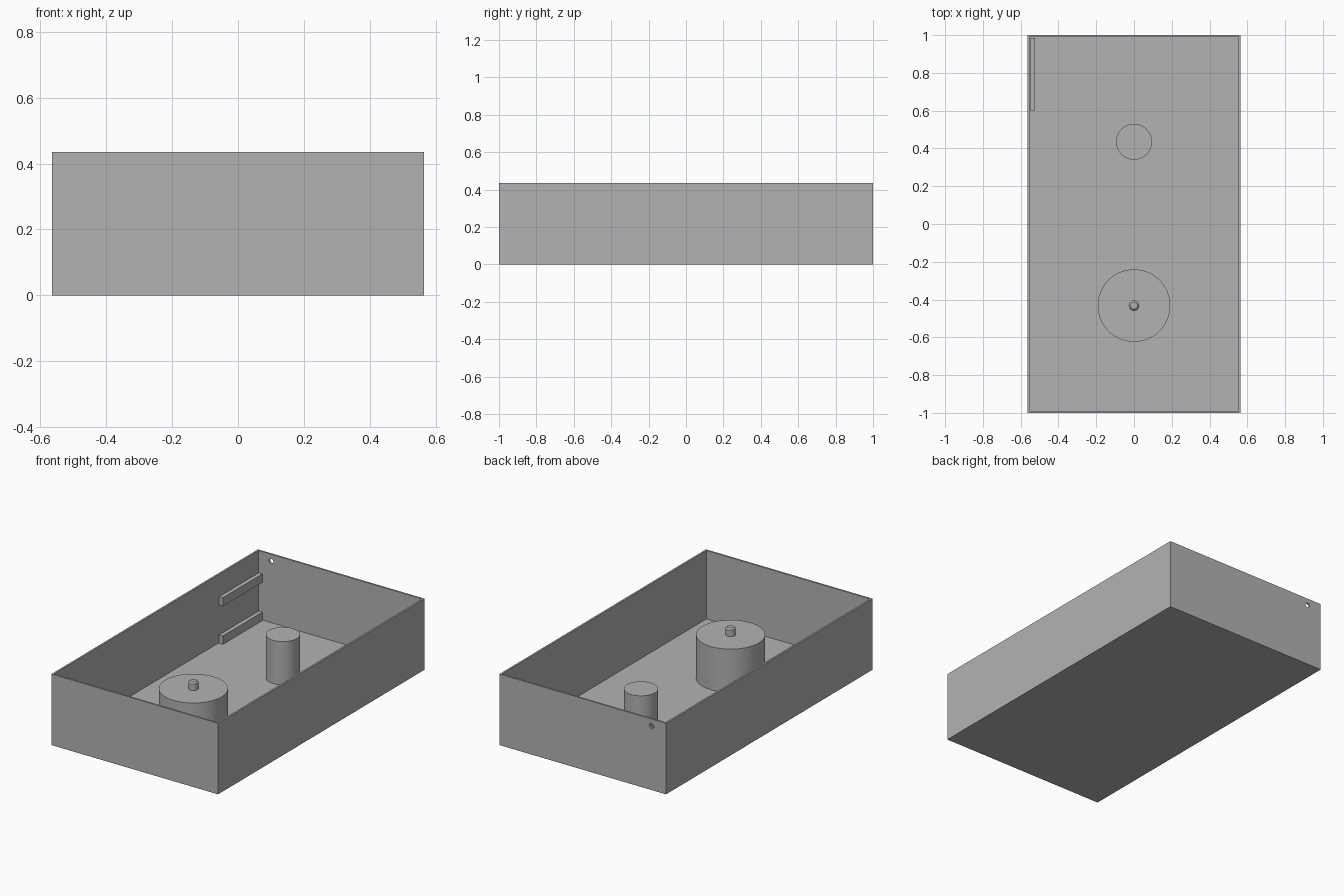
import bpy
import bmesh
from math import radians, pi
from mathutils import Matrix

if "Cube" in bpy.data.objects:
    bpy.data.objects.remove(bpy.data.objects["Cube"], do_unlink=True)

WIDTH, LENGTH, HEIGHT = 1.13, 2.0, 0.435
WALL = 0.016
POST_TOP = 0.281

GREY = (0.45, 0.45, 0.45, 1.0)
grey = bpy.data.materials.new("plain_grey")
grey.use_nodes = True
grey.diffuse_color = GREY
grey.node_tree.nodes["Principled BSDF"].inputs["Base Color"].default_value = GREY


def finish(name, bm, smooth=False):
    """Turn a bmesh into a named, coloured object."""
    bmesh.ops.recalc_face_normals(bm, faces=bm.faces)
    mesh = bpy.data.meshes.new(name)
    bm.to_mesh(mesh)
    bm.free()
    mesh.materials.append(grey)
    obj = bpy.data.objects.new(name, mesh)
    bpy.context.collection.objects.link(obj)
    bpy.ops.object.select_all(action="DESELECT")
    obj.select_set(True)
    bpy.context.view_layer.objects.active = obj
    if smooth:
        bpy.ops.object.shade_smooth_by_angle(angle=radians(30))
    return obj


def box(low, high):
    """Box between two opposite corners."""
    bm = bmesh.new()
    bmesh.ops.create_cube(bm, size=1)
    for v in bm.verts:
        v.co = [(a + b) / 2 + c * (b - a) for a, b, c in zip(low, high, v.co)]
    return bm


def cylinder(name, y, radius, bottom, top, chamfer=0.0, sides=64):
    """Upright round post on the centre line, with an optional top chamfer."""
    bm = bmesh.new()
    bmesh.ops.create_cone(bm, cap_ends=True, segments=sides, radius1=radius,
                          radius2=radius, depth=top - bottom,
                          matrix=Matrix.Translation((0, y, (top + bottom) / 2)))
    if chamfer:
        rim = [e for e in bm.edges if all(v.co.z > top - 1e-4 for v in e.verts)]
        bmesh.ops.bevel(bm, geom=rim, offset=chamfer, segments=1, affect="EDGES")
    return finish(name, bm, smooth=True)


# Open tray: inset the top of a block and sink it to the floor
bm = box((-WIDTH / 2, -LENGTH / 2, 0), (WIDTH / 2, LENGTH / 2, HEIGHT))
top = max(bm.faces, key=lambda f: f.calc_center_median().z)
bmesh.ops.inset_region(bm, faces=[top], thickness=WALL)
sunk = bmesh.ops.extrude_face_region(bm, geom=[top])["geom"]
for v in (g for g in sunk if isinstance(g, bmesh.types.BMVert)):
    v.co.z = WALL
if top.is_valid:
    bmesh.ops.delete(bm, geom=[top], context="FACES_ONLY")
tray = finish("tray", bm)

# Small cable hole through the back wall
bm = bmesh.new()
bmesh.ops.create_cone(bm, cap_ends=True, segments=32, radius1=0.015,
                      radius2=0.015, depth=0.1,
                      matrix=Matrix.Translation((-0.467, LENGTH / 2, 0.392))
                      @ Matrix.Rotation(pi / 2, 4, "X"))
cutter = finish("hole_cutter", bm)
cutter.hide_render = True
cut = tray.modifiers.new("cable_hole", "BOOLEAN")
cut.operation = "DIFFERENCE"
cut.solver = "EXACT"
cut.object = cutter
bpy.context.view_layer.objects.active = tray
bpy.ops.object.modifier_apply(modifier=cut.name)
bpy.data.objects.remove(cutter, do_unlink=True)

# Posts standing on the floor
cylinder("wide_post", -0.432, 0.192, WALL, POST_TOP)
cylinder("narrow_post", 0.435, 0.095, WALL, POST_TOP)
cylinder("spindle", -0.432, 0.028, POST_TOP, 0.33, chamfer=0.009, sides=32)

# Two short rails in the back corner
inner_x, inner_y = WIDTH / 2 - WALL, LENGTH / 2 - WALL
for name, low, high in (("lower_rail", WALL, 0.068), ("upper_rail", 0.25, 0.302)):
    finish(name, box((-inner_x, 0.6, low), (-0.523, inner_y, high)))
